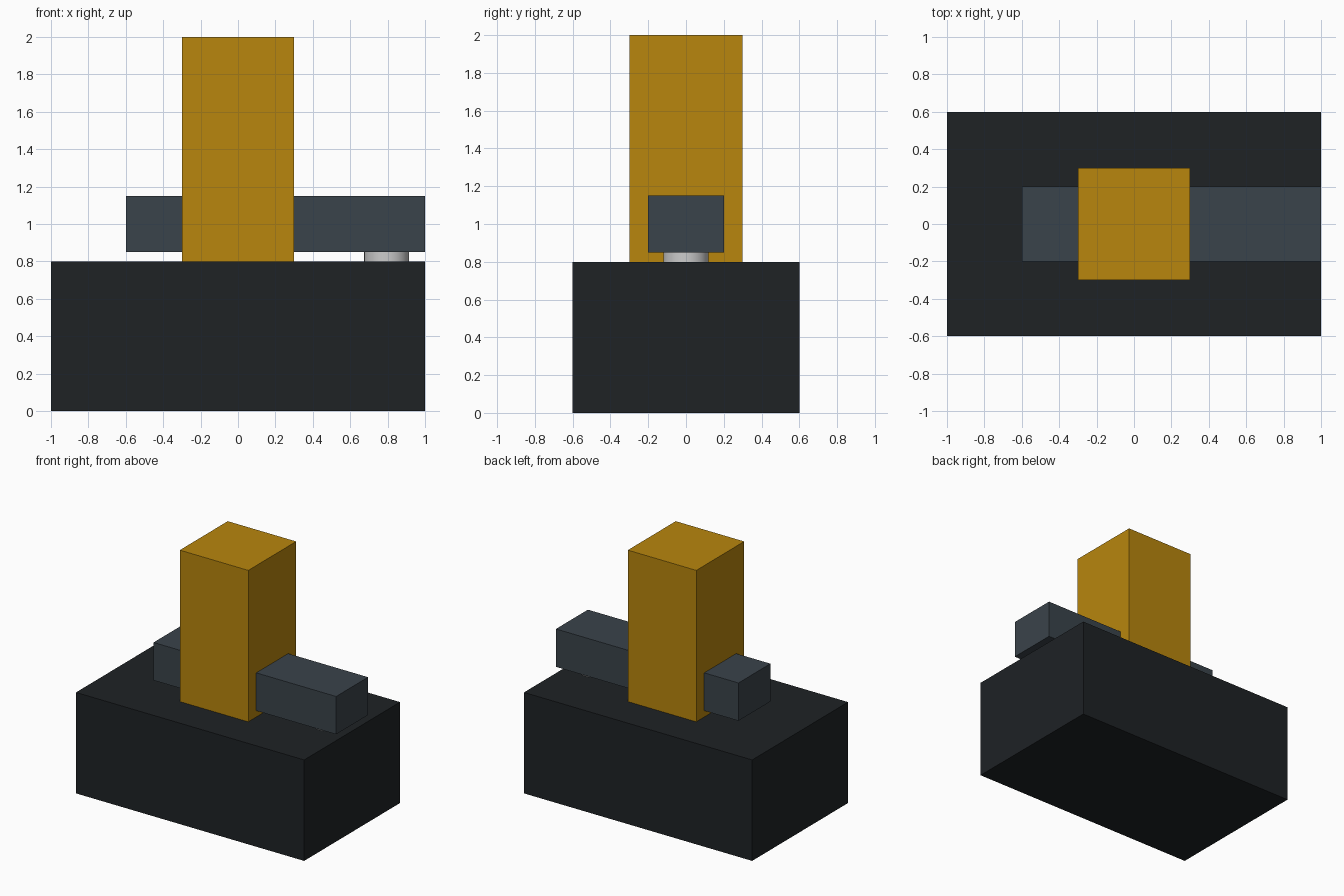
import bpy
import math

if "Cube" in bpy.data.objects:
    bpy.data.objects.remove(bpy.data.objects["Cube"])


def paint(obj, name, rgb):
    mat = bpy.data.materials.new(name)
    mat.diffuse_color = (*rgb, 1)
    mat.use_nodes = True
    mat.node_tree.nodes["Principled BSDF"].inputs["Base Color"].default_value = mat.diffuse_color
    obj.data.materials.append(mat)


def box(name, lo, hi, rgb):
    centre = [(a + b) / 2 for a, b in zip(lo, hi)]
    bpy.ops.mesh.primitive_cube_add(size=1, location=centre)
    obj = bpy.context.object
    obj.name = name
    obj.scale = [b - a for a, b in zip(lo, hi)]
    bpy.ops.object.transform_apply(location=False, rotation=False, scale=True)
    paint(obj, name + "_colour", rgb)
    return obj


# Base block, upright column and the bar passing through it
box("base", (-1, -0.6, 0), (1, 0.6, 0.8), (0.013, 0.016, 0.0185))
box("column", (-0.3, -0.3, 0.8), (0.3, 0.3, 2), (0.479, 0.238, 0.004))
box("cross_bar", (-0.6, -0.2, 0.85), (1, 0.2, 1.15), (0.042, 0.056, 0.069))

# Round support between base and bar
bpy.ops.mesh.primitive_cylinder_add(vertices=32, radius=0.12, depth=0.05,
                                    location=(0.795, 0, 0.825))
bpy.context.object.name = "support_pin"
bpy.ops.object.shade_smooth_by_angle(angle=math.radians(30))
